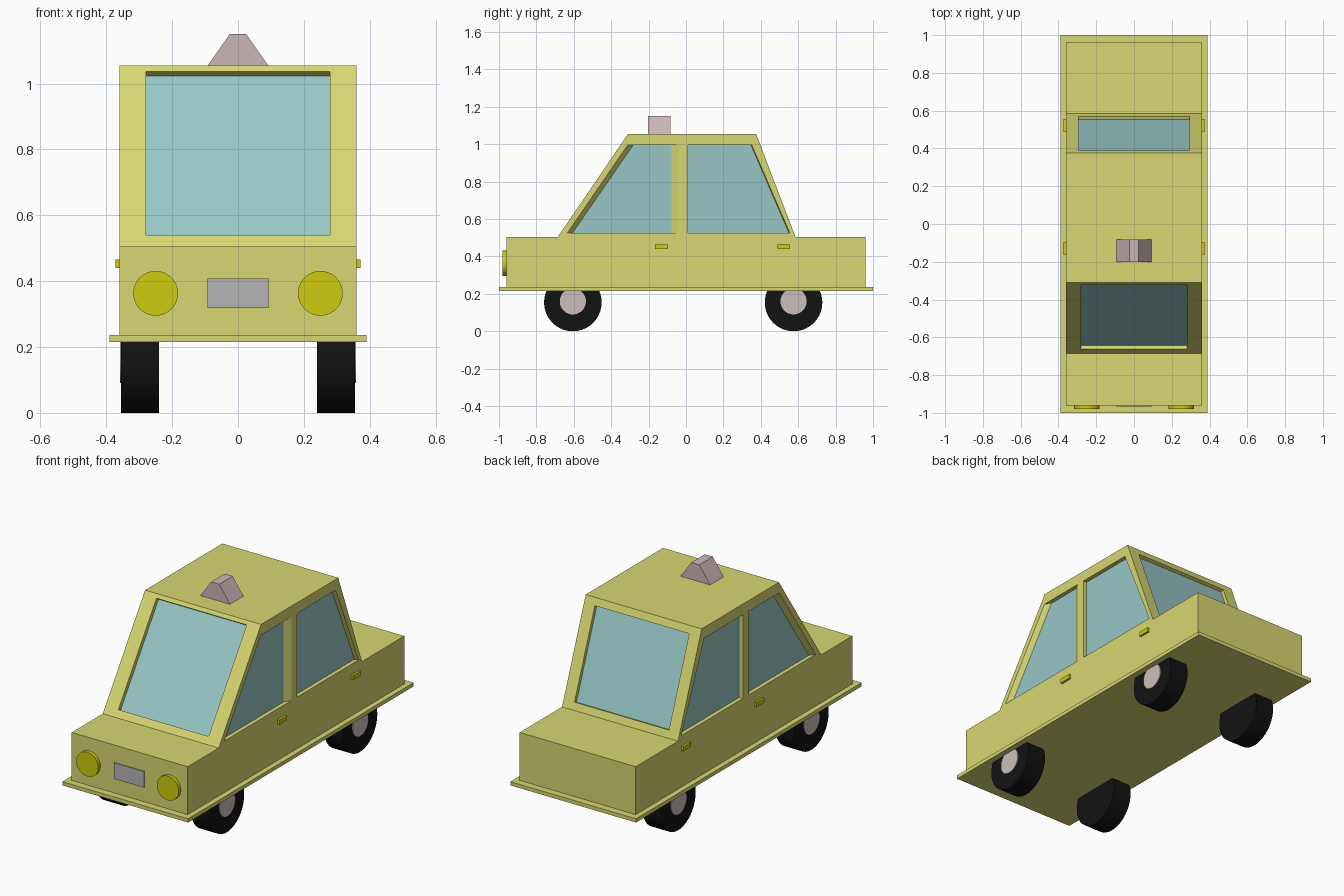
import bpy, bmesh
from math import pi
from mathutils import Vector, Matrix

if "Cube" in bpy.data.objects:
    bpy.data.objects.remove(bpy.data.objects["Cube"])


def material(name, r, g, b):
    m = bpy.data.materials.new(name)
    m.diffuse_color = (r, g, b, 1)
    m.use_nodes = True
    m.node_tree.nodes["Principled BSDF"].inputs["Base Color"].default_value = m.diffuse_color
    return m


YELLOW = material("body_yellow", 0.68, 0.68, 0.17)
LAMP = material("lamp_yellow", 0.62, 0.60, 0.005)
GLASS = material("glass_blue", 0.31, 0.57, 0.56)
RUBBER = material("rubber_black", 0.006, 0.006, 0.006)
HUB = material("hub_grey", 0.60, 0.53, 0.51)
SIGN = material("sign_pink_grey", 0.60, 0.47, 0.47)
GRILLE = material("grille_grey", 0.46, 0.46, 0.46)


def finish(name, bm, mat=None):
    bmesh.ops.recalc_face_normals(bm, faces=bm.faces)
    me = bpy.data.meshes.new(name)
    bm.to_mesh(me)
    bm.free()
    ob = bpy.data.objects.new(name, me)
    bpy.context.collection.objects.link(ob)
    if mat:
        me.materials.append(mat)
    return ob


def add_loft(bm, ring_a, ring_b):
    """Closed solid between two matching point rings."""
    a = [bm.verts.new(p) for p in ring_a]
    b = [bm.verts.new(p) for p in ring_b]
    bm.faces.new(a)
    bm.faces.new(b[::-1])
    n = len(a)
    for i in range(n):
        bm.faces.new((a[i], b[i], b[(i + 1) % n], a[(i + 1) % n]))


def loft(name, ring_a, ring_b, mat):
    bm = bmesh.new()
    add_loft(bm, ring_a, ring_b)
    return finish(name, bm, mat)


def box(name, lo, hi, mat):
    (x0, y0, z0), (x1, y1, z1) = lo, hi
    ring = [(x0, y0), (x1, y0), (x1, y1), (x0, y1)]
    return loft(name, [(x, y, z0) for x, y in ring], [(x, y, z1) for x, y in ring], mat)


def disc(name, centre, radius, depth, axis, mat, sides=40):
    bm = bmesh.new()
    rot = Matrix.Rotation(pi / 2, 4, 'Y' if axis == 'X' else 'X')
    bmesh.ops.create_cone(bm, cap_ends=True, segments=sides, radius1=radius,
                          radius2=radius, depth=depth,
                          matrix=Matrix.Translation(centre) @ rot)
    ob = finish(name, bm, mat)
    for f in ob.data.polygons:
        f.use_smooth = len(f.vertices) == 4
    return ob


# Body: one side profile (y, z) extruded across the width
W = 0.36
profile = [(-0.96, 0.235), (0.96, 0.235), (0.96, 0.505), (0.585, 0.505),
           (0.375, 1.055), (-0.31, 1.055), (-0.685, 0.505), (-0.96, 0.505)]
body = loft("car_body", [(-W, y, z) for y, z in profile],
            [(W, y, z) for y, z in profile], YELLOW)

# Floor plate with bumper lip
box("floor_plate", (-0.39, -1, 0.215), (0.39, 1, 0.236), YELLOW)

# Windows: each is (name, opening ring on the surface, recessed glass ring)
windows = []


def sloped_window(name, low, high, half, z0, z1, depth):
    low, high = Vector((0, *low)), Vector((0, *high))
    slope = high - low
    inward = Vector((0, slope.z, -slope.y)).normalized()
    if low.y > 0:
        inward = -inward
    p0 = low + slope * (z0 - low.z) / slope.z
    p1 = low + slope * (z1 - low.z) / slope.z
    side = Vector((half, 0, 0))
    outer = [p0 - side, p0 + side, p1 + side, p1 - side]
    windows.append((name, outer, [p + inward * depth for p in outer]))


sloped_window("windshield", profile[6], profile[5], 0.28, 0.54, 1.036, 0.025)
sloped_window("rear_window", profile[3], profile[4], 0.293, 0.544, 1.016, 0.021)

Z0, Z1, DEPTH = 0.525, 0.995, 0.025
side_windows = {  # y: bottom front, bottom back, top back, top front
    "front_door_window": ((-0.635, -0.04, -0.04, -0.312), (-0.605, -0.08, -0.08, -0.28)),
    "rear_door_window": ((0.01, 0.555, 0.352, 0.01), (0.01, 0.55, 0.347, 0.01)),
}
for s, label in ((1, "right"), (-1, "left")):
    for name, (out_y, in_y) in side_windows.items():
        zs = (Z0, Z0, Z1, Z1)
        windows.append((f"{label}_{name}",
                        [Vector((s * W, y, z)) for y, z in zip(out_y, zs)],
                        [Vector((s * (W - DEPTH), y, z)) for y, z in zip(in_y, zs)]))

# Window recesses cut from the body, and glass panes on their floors
cut = bmesh.new()
for name, outer, inner in windows:
    add_loft(cut, [o + (o - i) * 0.3 for o, i in zip(outer, inner)], inner)
    pane = bmesh.new()
    add_loft(pane, [i.lerp(o, 0.08) for o, i in zip(outer, inner)],
             [i.lerp(o, -0.08) for o, i in zip(outer, inner)])
    finish(name, pane, GLASS)
cutter = finish("window_cutter", cut, YELLOW)
cutter.hide_render = True
cutter.hide_set(True)
mod = body.modifiers.new("window_recesses", 'BOOLEAN')
mod.operation = 'DIFFERENCE'
mod.solver = 'EXACT'
mod.object = cutter

# Mirrored parts: wheels, headlights, door handles
for s, label in ((1, "right"), (-1, "left")):
    for y, end in ((-0.605, "front"), (0.575, "rear")):
        disc(f"{end}_{label}_tyre", (s * 0.297, y, 0.154), 0.154, 0.115, 'X', RUBBER)
        disc(f"{end}_{label}_hub", (s * 0.30, y, 0.16), 0.07, 0.118, 'X', HUB)
    disc(f"{label}_headlight", (s * 0.25, -0.967, 0.363), 0.068, 0.026, 'Y', LAMP)
    for y0, y1, end in ((-0.165, -0.095, "front"), (0.488, 0.555, "rear")):
        xs = sorted((s * 0.35, s * 0.372))
        box(f"{end}_{label}_handle", (xs[0], y0, 0.44), (xs[1], y1, 0.465), LAMP)

# Front grille
box("grille", (-0.093, -0.966, 0.318), (0.093, -0.95, 0.408), GRILLE)

# Roof light: trapezoid prism
trapezoid = [(-0.095, 1.05), (0.095, 1.05), (0.025, 1.15), (-0.025, 1.15)]
loft("roof_light", [(x, -0.202, z) for x, z in trapezoid],
     [(x, -0.083, z) for x, z in trapezoid], SIGN)
